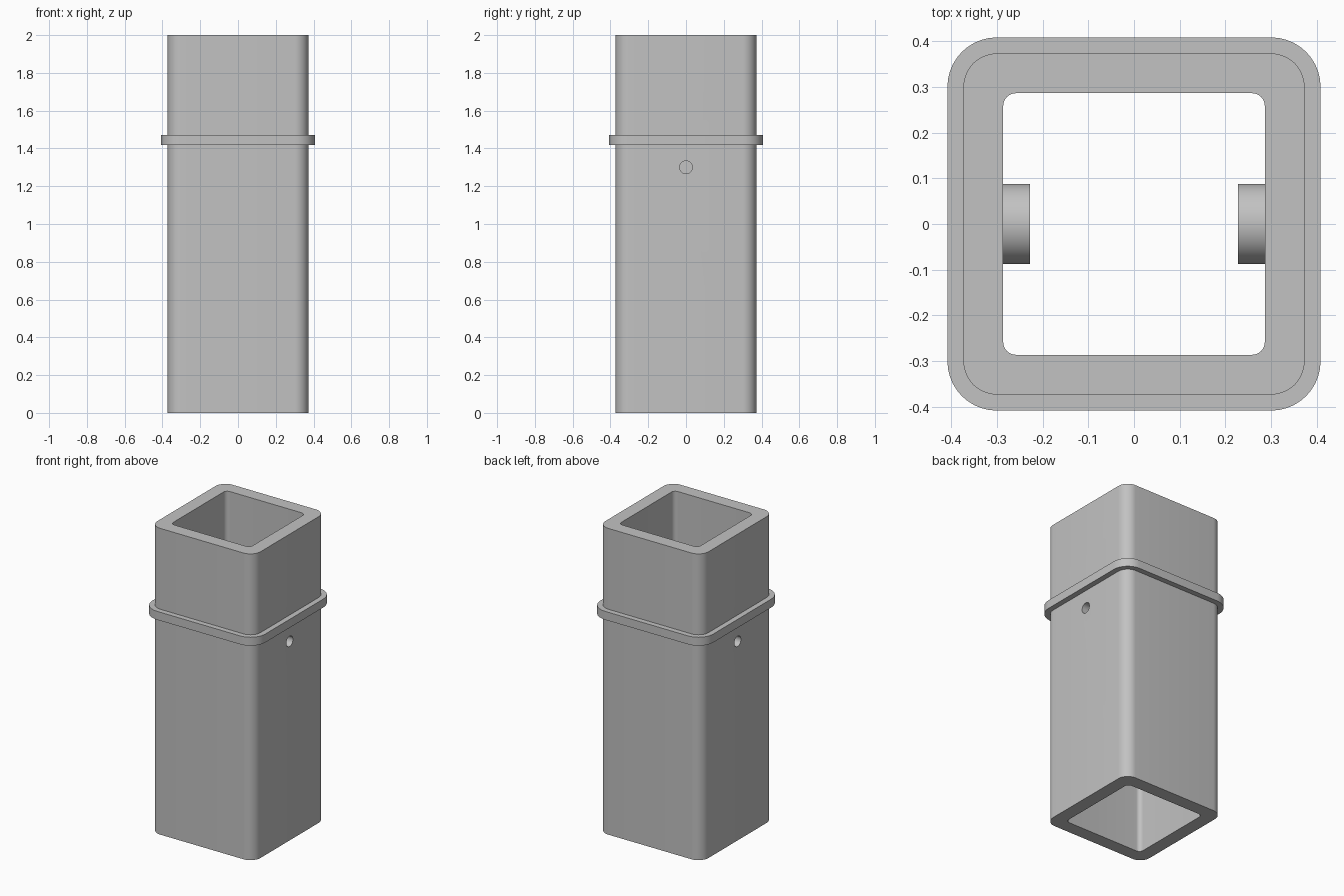
import bpy, bmesh, math
from mathutils import Matrix

cube = bpy.data.objects.get("Cube")
if cube:
    bpy.data.objects.remove(cube, do_unlink=True)

GREY = (0.54, 0.54, 0.54, 1)
grey = bpy.data.materials.new("plain grey")
grey.use_nodes = True
grey.diffuse_color = GREY
grey.node_tree.nodes["Principled BSDF"].inputs["Base Color"].default_value = GREY

HALF, BORE = 0.373, 0.286
PIN_Z = 1.3


def add_object(name, bm):
    bmesh.ops.recalc_face_normals(bm, faces=bm.faces)
    mesh = bpy.data.meshes.new(name)
    bm.to_mesh(mesh)
    bm.free()
    mesh.materials.append(grey)
    obj = bpy.data.objects.new(name, mesh)
    bpy.context.collection.objects.link(obj)
    return obj


def smooth(obj):
    bpy.ops.object.select_all(action='DESELECT')
    obj.select_set(True)
    bpy.context.view_layer.objects.active = obj
    bpy.ops.object.shade_smooth_by_angle(angle=math.radians(30))


def rounded_square(half, radius, steps=10):
    """Outline points of a square with rounded corners."""
    points = []
    for corner in range(4):
        middle = math.radians(45 + 90 * corner)
        cx = math.copysign(half - radius, math.cos(middle))
        cy = math.copysign(half - radius, math.sin(middle))
        for i in range(steps + 1):
            a = math.pi / 2 * (corner + i / steps)
            points.append((cx + radius * math.cos(a), cy + radius * math.sin(a)))
    return points


def square_sleeve(name, outer, inner, z0, z1):
    """Hollow square section between two heights."""
    bm = bmesh.new()
    loops = [[bm.verts.new((x, y, z)) for x, y in outline]
             for outline, z in ((outer, z0), (outer, z1), (inner, z1), (inner, z0))]
    count = len(outer)
    for k in range(4):
        a, b = loops[k], loops[(k + 1) % 4]
        for i in range(count):
            j = (i + 1) % count
            bm.faces.new((a[i], a[j], b[j], b[i]))
    return add_object(name, bm)


def side_cylinder(name, radius, x0, x1):
    """Cylinder lying along x at the pin height."""
    bm = bmesh.new()
    place = Matrix.Translation(((x0 + x1) / 2, 0, PIN_Z)) @ Matrix.Rotation(math.pi / 2, 4, 'Y')
    bmesh.ops.create_cone(bm, cap_ends=True, segments=48, radius1=radius,
                          radius2=radius, depth=abs(x1 - x0), matrix=place)
    return add_object(name, bm)


# Square tube and the collar around it
outer = rounded_square(HALF, 0.073)
tube = square_sleeve("square_tube", outer, rounded_square(BORE, 0.028), 0, 2)
collar = square_sleeve("collar", rounded_square(0.408, 0.108), outer, 1.417, 1.472)
smooth(collar)

# Side holes, each closed on the inside by a round boss
for side, sign in (("left", 1), ("right", -1)):
    cutter = side_cylinder(side + "_hole_cutter", 0.034, sign * 0.2, sign * 0.45)
    cutter.hide_render = True
    cut = tube.modifiers.new(side + "_hole", 'BOOLEAN')
    cut.operation = 'DIFFERENCE'
    cut.solver = 'EXACT'
    cut.object = cutter
    bpy.context.view_layer.objects.active = tube
    bpy.ops.object.modifier_apply(modifier=cut.name)
    bpy.data.objects.remove(cutter, do_unlink=True)
    smooth(side_cylinder(side + "_boss", 0.088, sign * 0.227, sign * BORE))
smooth(tube)
